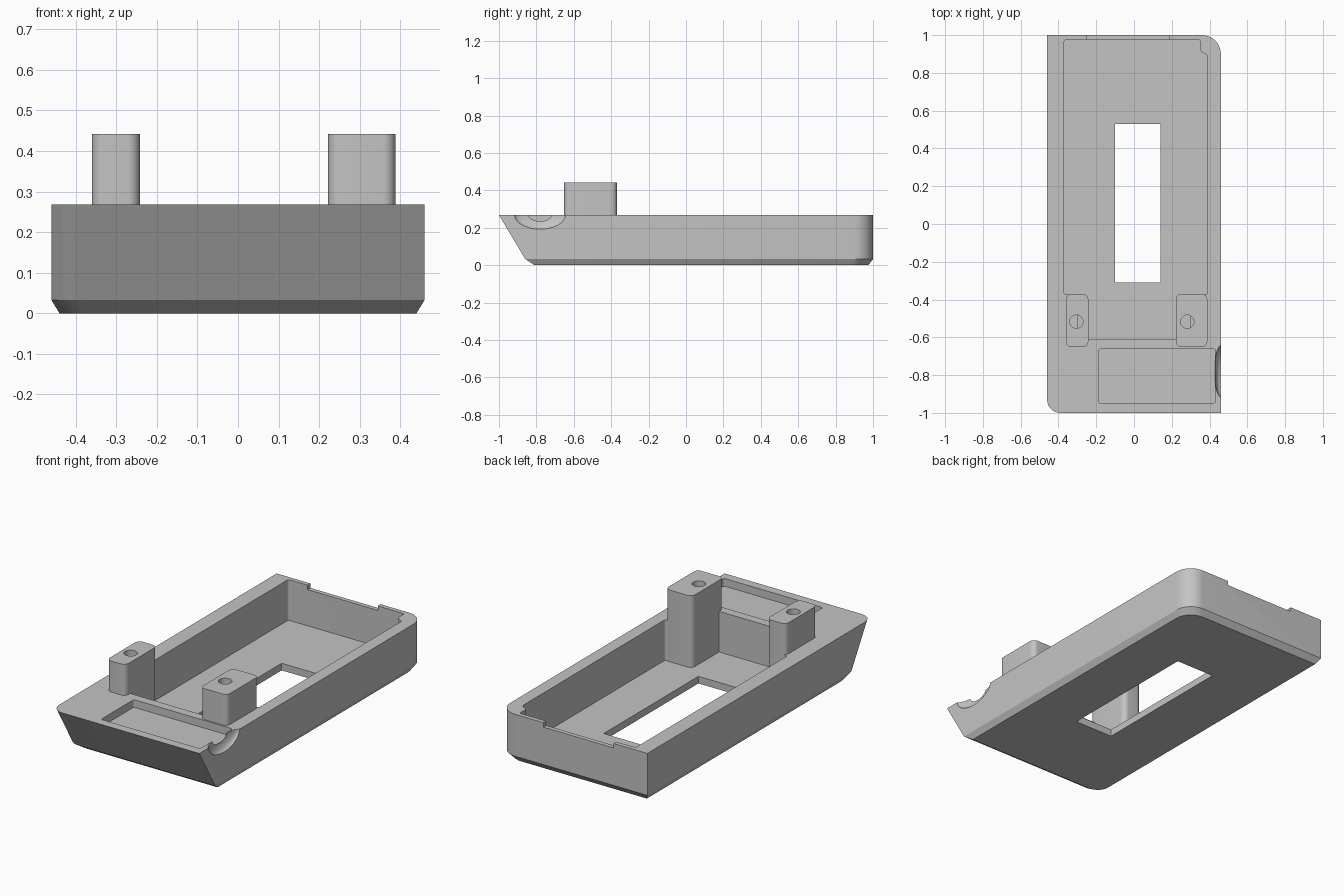
import bpy, math
from mathutils import Vector

if "Cube" in bpy.data.objects:
    bpy.data.objects.remove(bpy.data.objects["Cube"], do_unlink=True)

grey = bpy.data.materials.new("plain grey")
grey.use_nodes = True
grey.diffuse_color = (0.55, 0.55, 0.55, 1)
grey.node_tree.nodes["Principled BSDF"].inputs["Base Color"].default_value = grey.diffuse_color


def rounded(corners, steps=8):
    """Outline from (x, y, radius) corners, each replaced by a tangent arc."""
    pts = []
    n = len(corners)
    for i, (x, y, r) in enumerate(corners):
        p = Vector((x, y))
        if r == 0:
            pts.append(p)
            continue
        a = (Vector(corners[i - 1][:2]) - p).normalized()
        b = (Vector(corners[(i + 1) % n][:2]) - p).normalized()
        half = a.angle(b) / 2
        centre = p + (a + b).normalized() * r / math.sin(half)
        u = p + a * r / math.tan(half) - centre
        v = p + b * r / math.tan(half) - centre
        sweep = u.angle(v)
        for k in range(steps + 1):
            t = k / steps
            pts.append(centre + (u * math.sin((1 - t) * sweep)
                                 + v * math.sin(t * sweep)) / math.sin(sweep))
    return pts


def rect(x0, x1, y0, y1, radii=(0, 0, 0, 0)):
    """Corner order: front right-hand -x, front +x, back +x, back -x."""
    xy = [(x0, y0), (x1, y0), (x1, y1), (x0, y1)]
    return rounded([(x, y, r) for (x, y), r in zip(xy, radii)])


def loft(name, rings):
    """Closed solid through (z, outline) rings listed bottom to top."""
    n = len(rings[0][1])
    verts = [(p.x, p.y, z) for z, ring in rings for p in ring]
    faces = [tuple(reversed(range(n))),
             tuple(range(n * (len(rings) - 1), n * len(rings)))]
    for s in range(len(rings) - 1):
        for i in range(n):
            j = (i + 1) % n
            faces.append((s * n + i, s * n + j, (s + 1) * n + j, (s + 1) * n + i))
    mesh = bpy.data.meshes.new(name)
    mesh.from_pydata(verts, [], faces)
    mesh.materials.append(grey)
    obj = bpy.data.objects.new(name, mesh)
    bpy.context.collection.objects.link(obj)
    return obj


def prism(name, outline, z0, z1):
    return loft(name, [(z0, outline), (z1, outline)])


def activate(obj):
    bpy.ops.object.select_all(action='DESELECT')
    obj.select_set(True)
    bpy.context.view_layer.objects.active = obj


def cut(obj, cutter):
    activate(obj)
    mod = obj.modifiers.new("cut", 'BOOLEAN')
    mod.operation, mod.solver, mod.object = 'DIFFERENCE', 'EXACT', cutter
    bpy.ops.object.modifier_apply(modifier=mod.name)
    bpy.data.objects.remove(cutter, do_unlink=True)


def finish(obj):
    activate(obj)
    bpy.ops.object.shade_smooth_by_angle(angle=math.radians(25))


RIM, FLOOR, POST_TOP = 0.268, 0.04, 0.442

# Outer shell: raked front, chamfered base, two opposite rounded corners
round_two = (0.07, 0, 0.1, 0)
tray = loft("tray", [
    (0, rect(-0.44, 0.44, -0.81, 0.975, round_two)),
    (0.033, rect(-0.46, 0.46, -0.86, 1.0, round_two)),
    (RIM, rect(-0.46, 0.46, -1.0, 1.0, round_two))])

# Main cavity with a stepped back corner
cavity = rounded([
    (-0.37, -0.373, 0.012), (0.39, -0.373, 0.012), (0.39, 0.905, 0.025),
    (0.35, 0.905, 0.025), (0.35, 0.975, 0.008), (-0.37, 0.975, 0.012)])
cut(tray, prism("cavity_cutter", cavity, FLOOR, 0.6))
# Narrow bay between the posts
cut(tray, prism("bay_cutter", rect(-0.3, 0.3, -0.61, -0.3), FLOOR, 0.6))
# Window through the floor
cut(tray, prism("window_cutter", rect(-0.1, 0.14, -0.31, 0.53), -0.1, 0.2))
# Shallow front pocket
cut(tray, prism("pocket_cutter",
                rect(-0.185, 0.43, -0.95, -0.66, (0.012,) * 4), 0.225, 0.6))
# Low section of the back wall
cut(tray, prism("back_notch_cutter", rect(-0.25, 0.185, 0.95, 1.1), 0.243, 0.6))
# Finger scoop on the side rim
bpy.ops.mesh.primitive_uv_sphere_add(segments=48, ring_count=24,
                                     location=(0.462, -0.78, RIM + 0.002))
scoop = bpy.context.object
scoop.scale = (0.036, 0.137, 0.078)
scoop.data.materials.append(grey)
bpy.context.view_layer.update()
cut(tray, scoop)
finish(tray)

# Screw posts with blind holes
for name, x0, x1, hole_x in (("right_post", -0.36, -0.242, -0.305),
                             ("left_post", 0.222, 0.388, 0.282)):
    post = prism(name, rect(x0, x1, -0.652, -0.37, (0.03,) * 4), 0.036, POST_TOP)
    bore = [Vector((hole_x + 0.035 * math.cos(a), -0.517 + 0.035 * math.sin(a)))
            for a in (k * math.tau / 32 for k in range(32))]
    cut(post, prism("bore_cutter", bore, 0.2, 0.6))
    finish(post)
